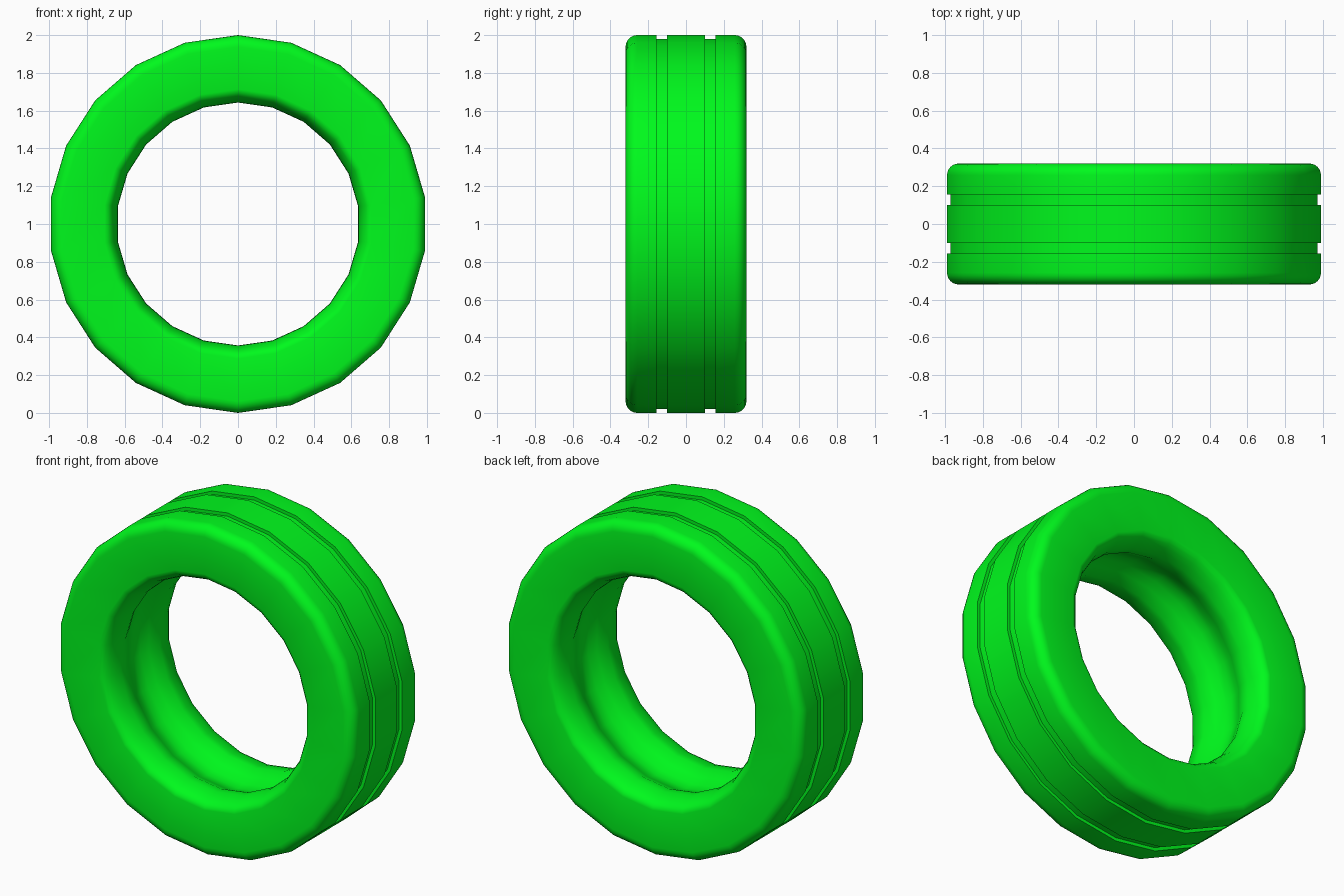
import bpy, bmesh, math

if "Cube" in bpy.data.objects:
    bpy.data.objects.remove(bpy.data.objects["Cube"])

SIDES = 22
# Half cross-section (radius, y) from the bore centre out to the tread centre
half = [(0.705, 0.0), (0.696, 0.05), (0.672, 0.10)]


def corner(cr, cy, rr, ry, a0, a1, n=6):
    """Rounded (elliptical) corner points around (cr, cy)."""
    pts = []
    for i in range(n + 1):
        a = math.radians(a0 + (a1 - a0) * i / n)
        pts.append((cr + rr * math.cos(a), cy + ry * math.sin(a)))
    return pts


half += corner(0.713, 0.165, 0.07, 0.155, 180, 90)      # inner lip
half += corner(0.938, 0.258, 0.062, 0.062, 90, 0)       # outer shoulder
half += [(1.0, 0.155), (0.98, 0.155), (0.98, 0.10), (1.0, 0.10)]  # tread groove

# Mirror to a closed profile
profile = half + [(r, -y) for r, y in reversed(half[1:])]

# Revolve around the y axis, one corner pointing straight up
bm = bmesh.new()
rings = []
for s in range(SIDES):
    a = 2 * math.pi * s / SIDES
    rings.append([bm.verts.new((r * math.sin(a), y, 1 + r * math.cos(a)))
                  for r, y in profile])
n = len(profile)
for s in range(SIDES):
    p, q = rings[s], rings[(s + 1) % SIDES]
    for i in range(n):
        j = (i + 1) % n
        bm.faces.new((p[i], p[j], q[j], q[i]))
bmesh.ops.recalc_face_normals(bm, faces=bm.faces)

mesh = bpy.data.meshes.new("tyre")
bm.to_mesh(mesh)
bm.free()
tyre = bpy.data.objects.new("tyre", mesh)
bpy.context.collection.objects.link(tyre)

# Green material
mat = bpy.data.materials.new("green_rubber")
mat.diffuse_color = (0.0, 0.95, 0.012, 1)
mat.use_nodes = True
mat.node_tree.nodes["Principled BSDF"].inputs["Base Color"].default_value = mat.diffuse_color
mesh.materials.append(mat)

# Smooth tread and walls, crisp groove edges
bpy.context.view_layer.objects.active = tyre
tyre.select_set(True)
bpy.ops.object.shade_smooth_by_angle(angle=math.radians(35))
